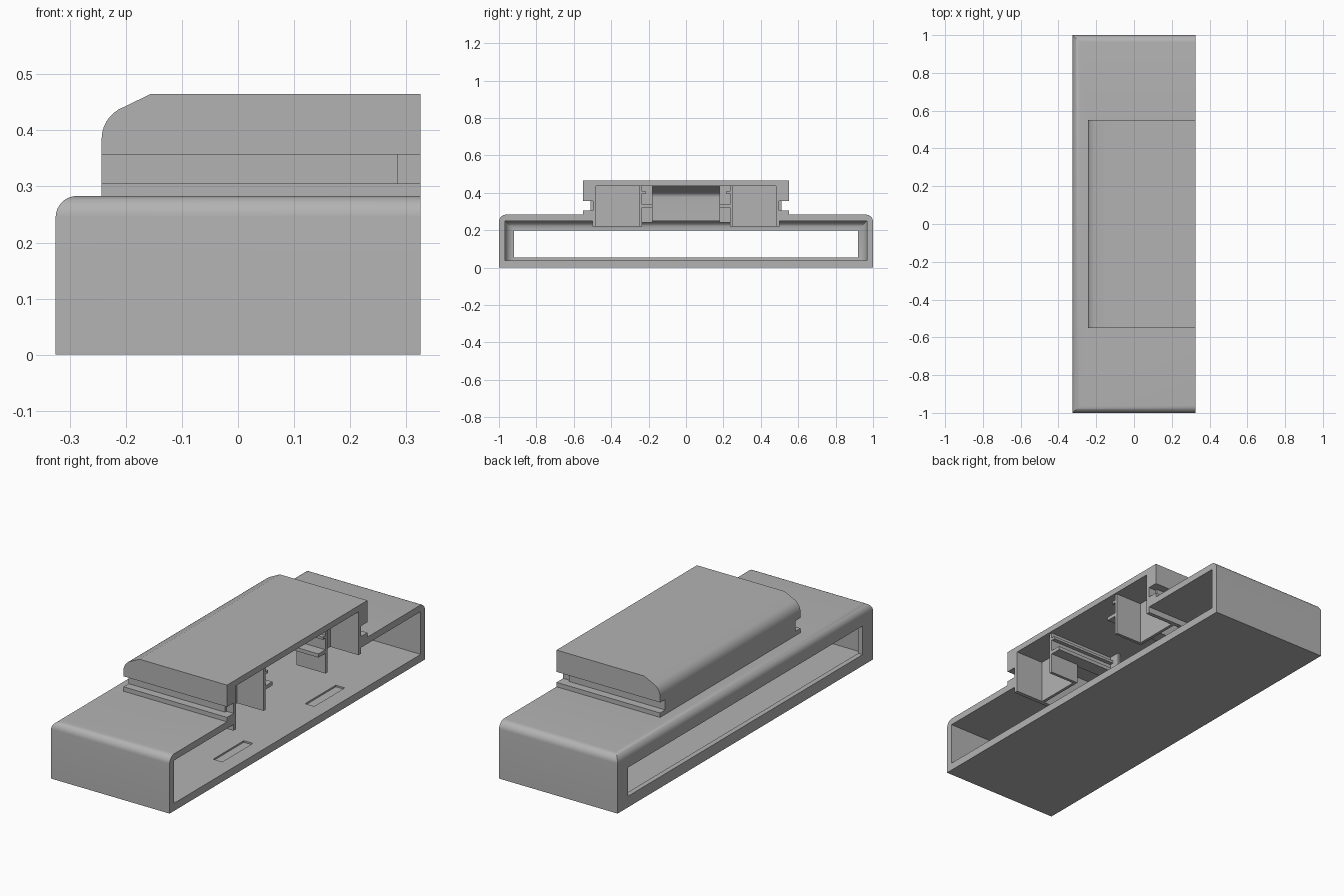
import bpy, bmesh, math
from mathutils import Vector

cube = bpy.data.objects.get("Cube")
if cube:
    bpy.data.objects.remove(cube, do_unlink=True)

grey = bpy.data.materials.new("plain grey")
grey.use_nodes = True
grey.diffuse_color = (0.45, 0.45, 0.45, 1)
grey.node_tree.nodes["Principled BSDF"].inputs["Base Color"].default_value = grey.diffuse_color


def prism(name, profile, y0, y1):
    """Extrude an (x, z) profile along y."""
    bm = bmesh.new()
    face = bm.faces.new([bm.verts.new((x, y0, z)) for x, z in profile])
    out = bmesh.ops.extrude_face_region(bm, geom=[face])
    verts = [v for v in out["geom"] if isinstance(v, bmesh.types.BMVert)]
    bmesh.ops.translate(bm, verts=verts, vec=(0, y1 - y0, 0))
    bmesh.ops.recalc_face_normals(bm, faces=bm.faces)
    mesh = bpy.data.meshes.new(name)
    bm.to_mesh(mesh)
    bm.free()
    mesh.materials.append(grey)
    ob = bpy.data.objects.new(name, mesh)
    bpy.context.collection.objects.link(ob)
    return ob


def box(name, x, y, z):
    return prism(name, [(x[0], z[0]), (x[1], z[0]), (x[1], z[1]), (x[0], z[1])], *y)


def pair(name, x, y, z):
    """A box on the +y side and its mirror image."""
    return [box("left_" + name, x, y, z), box("right_" + name, x, (-y[1], -y[0]), z)]


def round_edges(ob, radius, rule):
    """Round the edges whose midpoint satisfies the rule."""
    bm = bmesh.new()
    bm.from_mesh(ob.data)
    edges = [e for e in bm.edges if rule((e.verts[0].co + e.verts[1].co) / 2)]
    bmesh.ops.bevel(bm, geom=edges, offset=radius, segments=8, profile=0.5, affect="EDGES")
    bm.to_mesh(ob.data)
    bm.free()


def combine(ob, other, operation):
    mod = ob.modifiers.new("combine", "BOOLEAN")
    mod.operation, mod.solver, mod.object = operation, "EXACT", other
    bpy.context.view_layer.objects.active = ob
    bpy.ops.object.modifier_apply(modifier=mod.name)
    bpy.data.objects.remove(other, do_unlink=True)


def hump_profile(x0, z0, z1, arc_x, arc_z, radius, chamfer_x, end):
    """Upright back, rounded shoulder, sloped chamfer, flat top."""
    turn = math.radians(60)
    arc = [(arc_x - radius * math.cos(turn * i / 6), arc_z + radius * math.sin(turn * i / 6))
           for i in range(7)]
    return [(end, z0), (x0, z0)] + arc + [(chamfer_x, z1), (end, z1)]


# Outer shell: long base with a raised hump
END = 0.325
shell = box("housing_shell", (-END, END), (-1, 1), (0, 0.283))
round_edges(shell, 0.038, lambda m: m.z > 0.28 and m.x < 0.3)
hump = prism("hump", hump_profile(-0.243, 0.2, 0.465, -0.183, 0.385, 0.06, -0.155, END), -0.55, 0.55)
combine(shell, hump, "UNION")

# Main cavity, open at one long side, with a long window in the opposite wall
cavity = box("cavity", (-0.30, 0.4), (-0.967, 0.967), (0.038, 0.25))
round_edges(cavity, 0.045, lambda m: m.x < -0.29 and m.z > 0.05)
combine(shell, cavity, "DIFFERENCE")
combine(shell, box("window", (-0.4, -0.2), (-0.92, 0.92), (0.055, 0.197)), "DIFFERENCE")

# Hollow inside the hump
hollow = prism("hollow", hump_profile(-0.21, 0.2, 0.435, -0.18, 0.375, 0.03, -0.13, 0.4), -0.48, 0.48)
combine(shell, hollow, "DIFFERENCE")

# Grooves along both hump ends, slightly deeper at the open side
for cut in (pair("groove", (-0.4, 0.4), (0.51, 0.6), (0.305, 0.357))
            + pair("groove_end", (0.285, 0.4), (0.498, 0.6), (0.305, 0.357))):
    combine(shell, cut, "DIFFERENCE")

# Shallow recesses in the floor
for cut in pair("recess", (0.2, 0.25), (0.24, 0.48), (0.03, 0.1)):
    combine(shell, cut, "DIFFERENCE")

bpy.ops.object.select_all(action="DESELECT")
shell.select_set(True)
bpy.context.view_layer.objects.active = shell
bpy.ops.object.shade_smooth_by_angle(angle=math.radians(25))

# Hump walls reaching below the ceiling
pair("wall_skirt", (-0.21, END), (0.48, 0.5), (0.22, 0.26))
# Pockets at both ends of the hump
pair("pocket_back", (0.155, 0.17), (0.24, 0.485), (0.22, 0.44))
pair("pocket_plate", (0.155, 0.315), (0.235, 0.25), (0.22, 0.44))
# Slide channel between the pockets
pair("channel_side", (-0.05, 0.315), (0.235, 0.25), (0.32, 0.44))
pair("upper_rail", (-0.05, 0.315), (0.215, 0.24), (0.395, 0.408))
pair("lower_rail", (-0.05, 0.315), (0.18, 0.24), (0.32, 0.338))
pair("channel_stop", (-0.065, -0.05), (0.18, 0.25), (0.24, 0.44))
